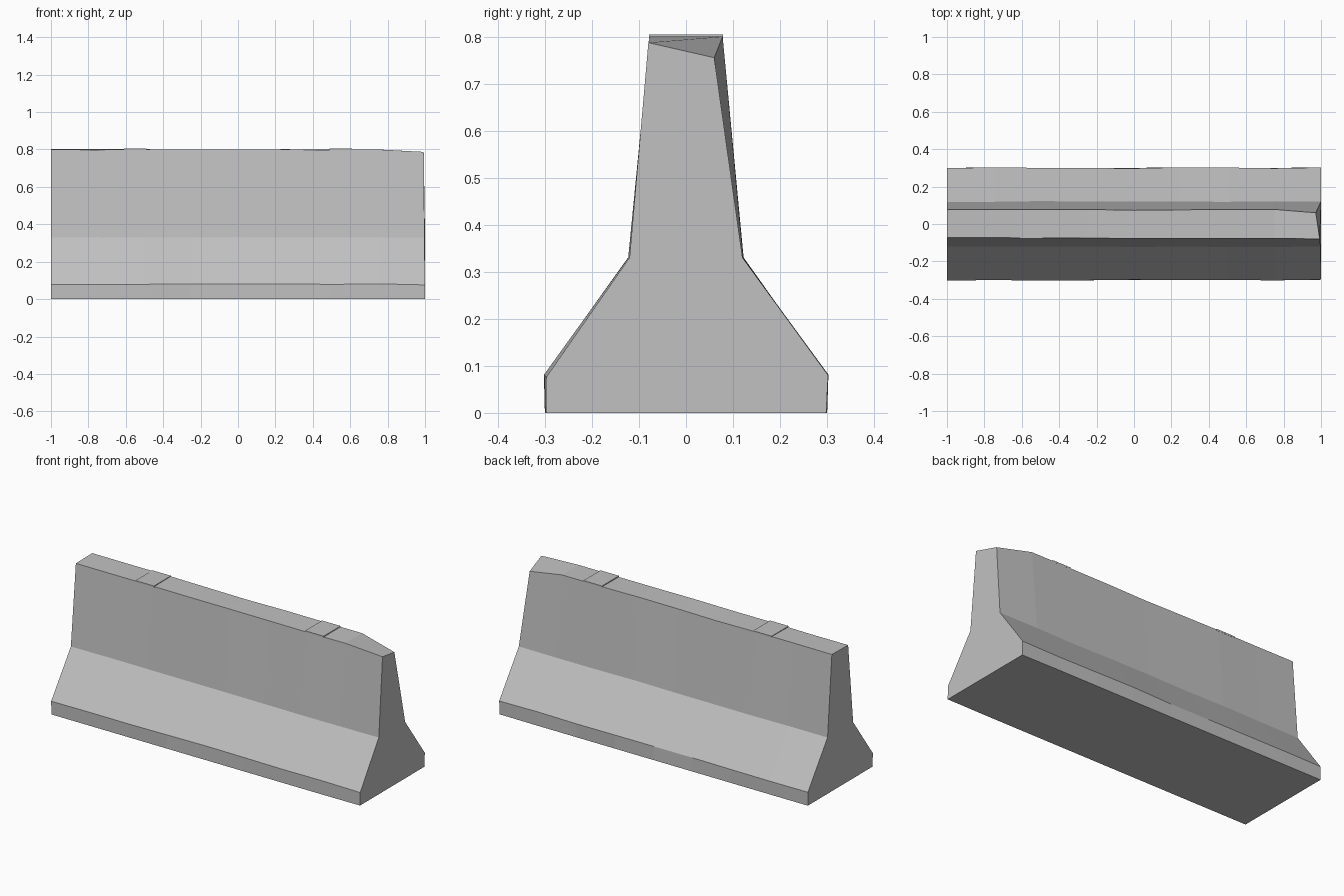
import bpy
import bmesh
import random

random.seed(4)
if "Cube" in bpy.data.objects:
    bpy.data.objects.remove(bpy.data.objects["Cube"], do_unlink=True)


def make_material(name, rgb):
    mat = bpy.data.materials.new(name)
    mat.use_nodes = True
    mat.diffuse_color = (*rgb, 1)
    mat.node_tree.nodes["Principled BSDF"].inputs["Base Color"].default_value = (*rgb, 1)
    return mat


concrete = make_material("concrete grey", (0.53, 0.53, 0.53))


def add_object(name, bm):
    bmesh.ops.recalc_face_normals(bm, faces=bm.faces)
    mesh = bpy.data.meshes.new(name)
    bm.to_mesh(mesh)
    bm.free()
    mesh.materials.append(concrete)
    obj = bpy.data.objects.new(name, mesh)
    bpy.context.collection.objects.link(obj)
    return obj


# Barrier body: half profile mirrored, lofted along x with slightly worn sections
half = [(0.30, 0), (0.30, 0.08), (0.12, 0.33), (0.075, 0.80)]
profile = half + [(-y, z) for y, z in reversed(half)]
# Chipped outline of the left end: x, y, z
chipped = [(1, 0.298, 0), (1, 0.302, 0.08), (1, 0.12, 0.33), (0.972, 0.06, 0.755),
           (0.993, -0.08, 0.787), (0.997, -0.12, 0.33), (1, -0.297, 0.076), (1, -0.298, 0)]
segments = 8
bm = bmesh.new()
rings = []
for i in range(segments + 1):
    x = -1 + 2 * i / segments
    ring = []
    for j, (y, z) in enumerate(profile):
        if i == segments:
            co = chipped[j]
        else:
            wear = 0 if z == 0 else 0.003
            co = (x, y + random.uniform(-wear, wear), z + random.uniform(-wear, wear) * 0.7)
        ring.append(bm.verts.new(co))
    rings.append(ring)
count = len(profile)
for a, b in zip(rings, rings[1:]):
    for j in range(count):
        k = (j + 1) % count
        bm.faces.new((a[j], a[k], b[k], b[j]))
bm.faces.new(rings[0])
bm.faces.new(rings[-1])
add_object("barrier_body", bm)

# Thin lifting plates across the top
for name, x in (("right_top_plate", -0.55), ("left_top_plate", 0.55)):
    bm = bmesh.new()
    bmesh.ops.create_cube(bm, size=1)
    bmesh.ops.scale(bm, vec=(0.12, 0.157, 0.009), verts=bm.verts)
    bmesh.ops.translate(bm, vec=(x, 0, 0.8), verts=bm.verts)
    add_object(name, bm)
